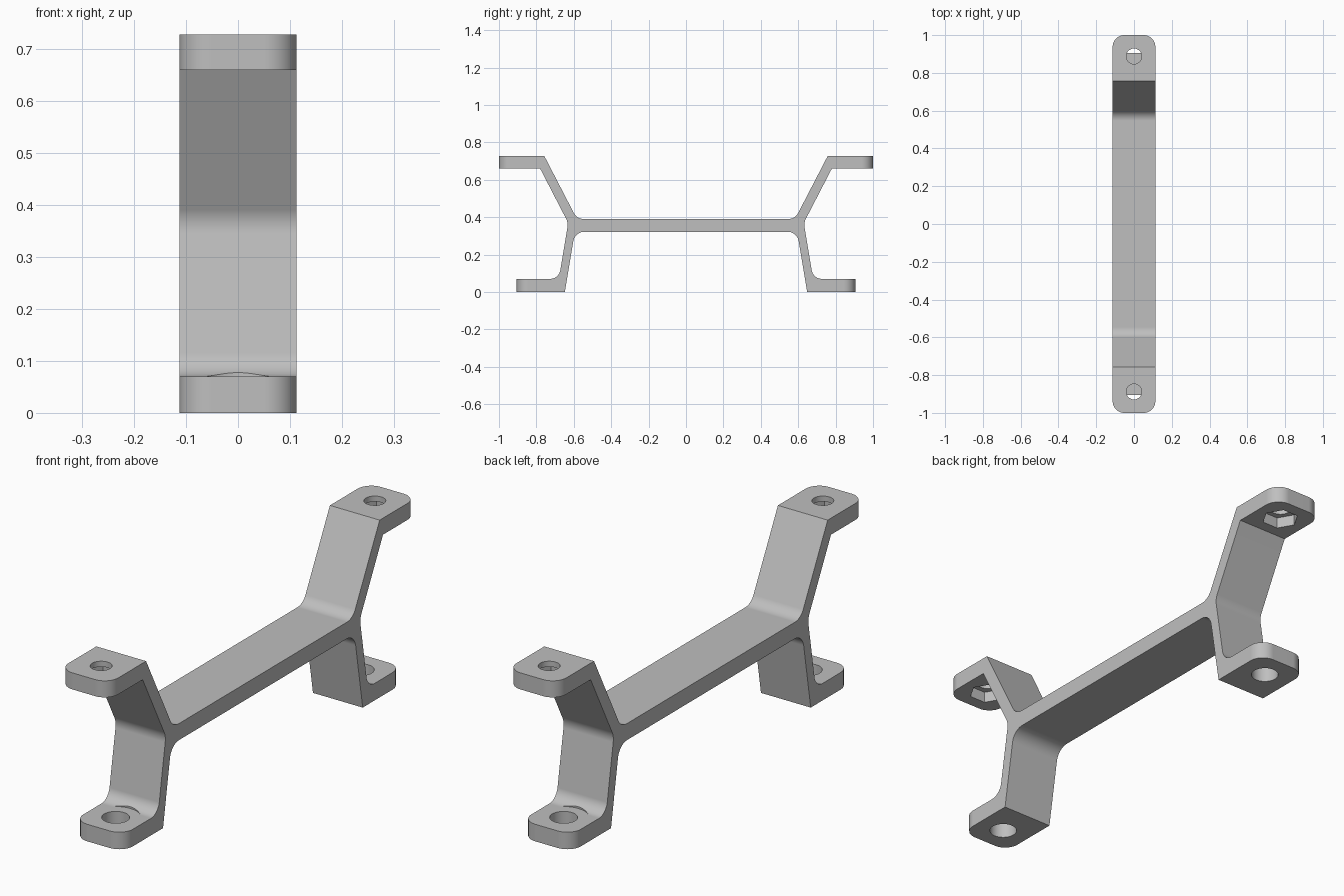
import bpy, bmesh, math
from mathutils import Vector

if "Cube" in bpy.data.objects:
    bpy.data.objects.remove(bpy.data.objects["Cube"], do_unlink=True)

HALF_WIDTH = 0.113
TOP, UPPER_END, LOWER_END = 0.728, 1.0, 0.905
PAD = 0.068                      # thickness of the beam and the pads
UPPER_HOLE_Y, LOWER_HOLE_Y = 0.888, 0.794

grey = bpy.data.materials.new("matte_grey")
grey.use_nodes = True
colour = (0.52, 0.52, 0.52, 1)
grey.diffuse_color = colour
grey.node_tree.nodes["Principled BSDF"].inputs["Base Color"].default_value = colour

# Half outline in the y-z plane: (y, z, fillet radius)
half = [
    (0.583, 0.390, 0.06),        # beam top meets upper leg
    (0.758, TOP, 0),
    (UPPER_END, TOP, 0),
    (UPPER_END, TOP - PAD, 0),
    (0.780, TOP - PAD, 0),
    (0.630, 0.370, 0.07),        # outer bend between the legs
    (0.680, PAD + 0.002, 0.055),  # lower leg meets lower pad
    (LOWER_END, PAD + 0.002, 0),
    (LOWER_END, 0, 0),
    (0.648, 0, 0),
    (0.594, 0.322, 0.06),        # beam underside meets lower leg
]
outline = half + [(-y, z, r) for y, z, r in reversed(half)]


def fillet(points, steps=10):
    """Round every corner that has a radius with a tangent arc."""
    result = []
    for i, (y, z, r) in enumerate(points):
        p = Vector((y, z))
        if r == 0:
            result.append(p)
            continue
        a = (Vector(points[i - 1][:2]) - p).normalized()
        b = (Vector(points[(i + 1) % len(points)][:2]) - p).normalized()
        inner = a.angle(b)
        centre = p + (a + b).normalized() * r / math.sin(inner / 2)
        reach = r / math.tan(inner / 2)
        start, end = p + a * reach - centre, p + b * reach - centre
        turn = math.pi - inner
        for k in range(steps + 1):
            t = k / steps
            arc = (start * math.sin((1 - t) * turn) + end * math.sin(t * turn)) / math.sin(turn)
            result.append(centre + arc)
    return result


# Bracket body: extruded outline with rounded pad ends
bm = bmesh.new()
face = bm.faces.new([bm.verts.new((-HALF_WIDTH, p.x, p.y)) for p in fillet(outline)])
side = bmesh.ops.extrude_face_region(bm, geom=[face])
moved = [v for v in side["geom"] if isinstance(v, bmesh.types.BMVert)]
bmesh.ops.translate(bm, verts=moved, vec=(2 * HALF_WIDTH, 0, 0))


def is_pad_corner(edge):
    a, b = (v.co for v in edge.verts)
    at_end = any(abs(abs(a.y) - end) < 1e-4 for end in (UPPER_END, LOWER_END))
    return at_end and abs(a.y - b.y) < 1e-4 and abs(a.x - b.x) < 1e-4


bmesh.ops.bevel(bm, geom=[e for e in bm.edges if is_pad_corner(e)], offset=0.062,
                segments=10, profile=0.5, affect='EDGES')
bmesh.ops.recalc_face_normals(bm, faces=bm.faces)
mesh = bpy.data.meshes.new("bracket")
bm.to_mesh(mesh)
bm.free()
mesh.materials.append(grey)
bracket = bpy.data.objects.new("bracket", mesh)
bpy.context.collection.objects.link(bracket)
bpy.context.view_layer.objects.active = bracket


def cut(name, y, bottom, top, radius, sides):
    """Subtract an upright prism from the bracket."""
    turn = math.pi / 2 if sides == 6 else 0   # hexagon corners point along x
    bpy.ops.mesh.primitive_cylinder_add(vertices=sides, radius=radius, depth=top - bottom,
                                        location=(0, y, (top + bottom) / 2),
                                        rotation=(0, 0, turn))
    cutter = bpy.context.object
    cutter.name = name
    cutter.hide_render = True
    cutter.data.materials.append(grey)
    bpy.context.view_layer.objects.active = bracket
    mod = bracket.modifiers.new(name, 'BOOLEAN')
    mod.operation, mod.solver, mod.object = 'DIFFERENCE', 'EXACT', cutter
    bpy.ops.object.modifier_apply(modifier=mod.name)
    bpy.data.objects.remove(cutter, do_unlink=True)


# Bolt holes, nut pockets under the upper pads, washer seats on the lower pads
for s in (-1, 1):
    cut("upper_hole", s * UPPER_HOLE_Y, 0.6, 0.8, 0.041, 40)
    cut("nut_pocket", s * UPPER_HOLE_Y, 0.6, TOP - 0.023, 0.071, 6)
    cut("lower_hole", s * LOWER_HOLE_Y, -0.1, 0.15, 0.052, 40)
    cut("washer_seat", s * LOWER_HOLE_Y, PAD + 0.0021, 0.15, 0.095, 64)

# Smooth fillets with crisp edges
bpy.ops.object.select_all(action='DESELECT')
bracket.select_set(True)
bpy.context.view_layer.objects.active = bracket
bpy.ops.object.shade_smooth_by_angle(angle=math.radians(25))
weighted = bracket.modifiers.new("even_shading", 'WEIGHTED_NORMAL')
weighted.keep_sharp = True
